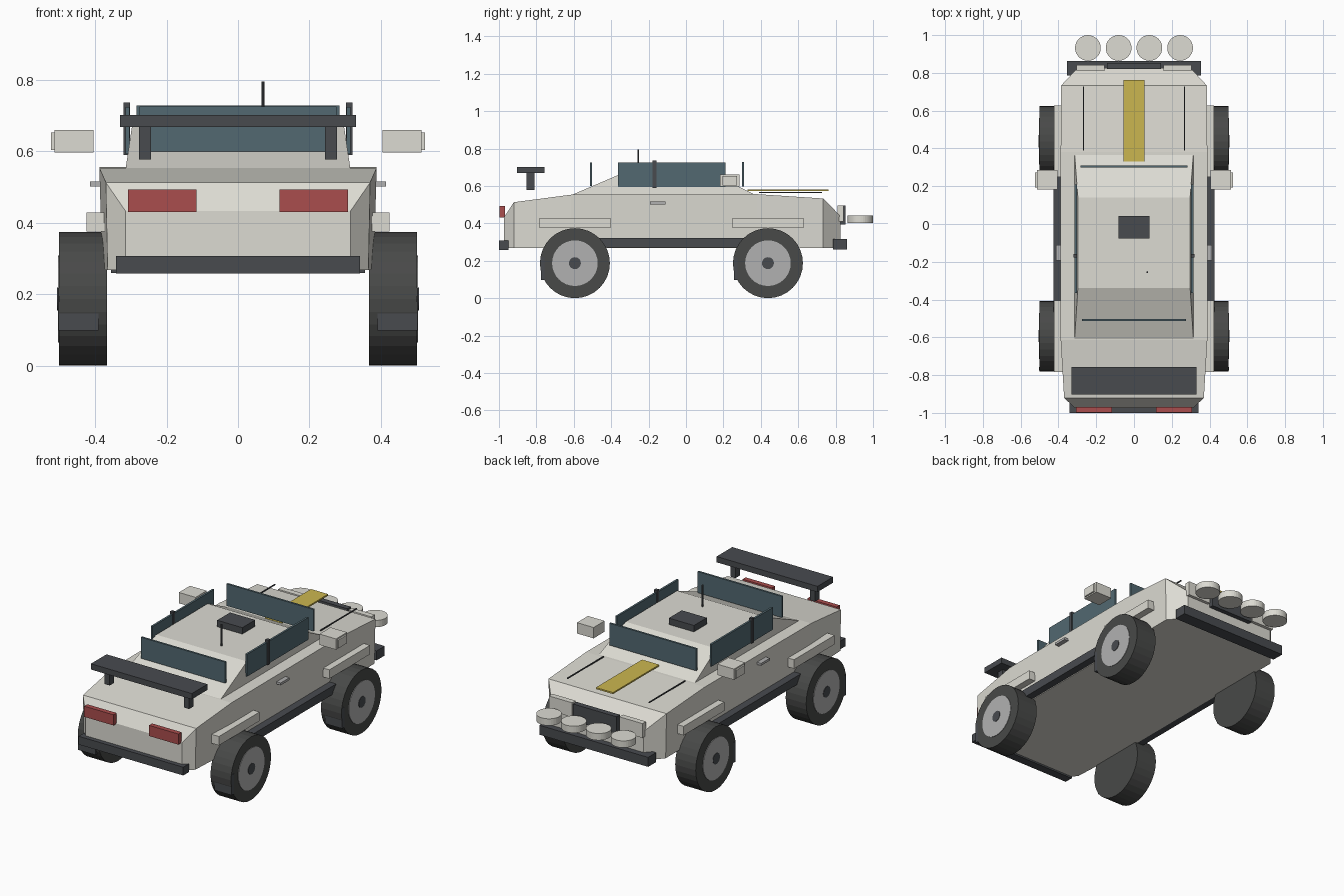
import bpy, bmesh
from math import pi

if "Cube" in bpy.data.objects:
    bpy.data.objects.remove(bpy.data.objects["Cube"])


def mat(name, r, g, b):
    m = bpy.data.materials.new(name)
    m.diffuse_color = (r, g, b, 1)
    m.use_nodes = True
    m.node_tree.nodes["Principled BSDF"].inputs["Base Color"].default_value = m.diffuse_color
    return m


CREAM = mat("cream", 0.72, 0.71, 0.65)
DARK = mat("dark_trim", 0.065, 0.07, 0.078)
GLASS = mat("glass", 0.085, 0.14, 0.165)
RED = mat("red", 0.40, 0.075, 0.075)
YELLOW = mat("yellow", 0.60, 0.47, 0.08)
TYRE = mat("tyre", 0.065, 0.067, 0.065)
HUB = mat("hub", 0.44, 0.44, 0.44)


def finish(name, bm, material):
    bmesh.ops.recalc_face_normals(bm, faces=bm.faces)
    me = bpy.data.meshes.new(name)
    bm.to_mesh(me)
    bm.free()
    me.materials.append(material)
    ob = bpy.data.objects.new(name, me)
    bpy.context.collection.objects.link(ob)
    return ob


def box(name, x, y, z, material):
    """Box from (min, max) ranges."""
    bm = bmesh.new()
    bmesh.ops.create_cube(bm, size=1)
    for v in bm.verts:
        v.co = [r[0] if c < 0 else r[1] for c, r in zip(v.co, (x, y, z))]
    return finish(name, bm, material)


def pair(name, x, y, z, material):
    """Box on the right side and its mirror on the left."""
    box(name + "_right", x, y, z, material)
    box(name + "_left", (-x[1], -x[0]), y, z, material)


def cylinder(name, centre, radius, depth, material, sides=32, along_x=False):
    bm = bmesh.new()
    bmesh.ops.create_cone(bm, cap_ends=True, segments=sides,
                          radius1=radius, radius2=radius, depth=depth)
    ob = finish(name, bm, material)
    ob.location = centre
    if along_x:
        ob.rotation_euler.y = pi / 2
    return ob


def loft(name, sections, material):
    """Hull through sections of (y, bottom half width, top half width, bottom z, top z)."""
    bm = bmesh.new()
    rings = [[bm.verts.new(p) for p in ((-b, y, z0), (b, y, z0), (t, y, z1), (-t, y, z1))]
             for y, b, t, z0, z1 in sections]
    for r, s in zip(rings, rings[1:]):
        for i in range(4):
            j = (i + 1) % 4
            bm.faces.new((r[i], r[j], s[j], s[i]))
    bm.faces.new(rings[0])
    bm.faces.new(rings[-1])
    return finish(name, bm, material)


# Main body shell
loft("body", [
    (-0.973, 0.315, 0.315, 0.268, 0.433),
    (-0.92, 0.365, 0.37, 0.268, 0.513),
    (-0.615, 0.38, 0.388, 0.268, 0.553),
    (0.38, 0.38, 0.388, 0.268, 0.556),
    (0.733, 0.38, 0.386, 0.268, 0.533),
    (0.825, 0.30, 0.30, 0.268, 0.44)], CREAM)

# Cabin, a tapered block with sloped ends
bm = bmesh.new()
bmesh.ops.create_cube(bm, size=1)
for v in bm.verts:
    up, front, side = v.co.z > 0, v.co.y > 0, 1 if v.co.x > 0 else -1
    y = (0.14 if front else -0.34) if up else (0.38 if front else -0.62)
    v.co = (side * (0.297 if up else 0.315), y, 0.668 if up else 0.548)
finish("cabin", bm, CREAM)

# Upright window panes and pillars
box("front_window", (-0.284, 0.284), (0.299, 0.311), (0.598, 0.728), GLASS)
box("rear_window", (-0.276, 0.276), (-0.514, -0.502), (0.600, 0.725), GLASS)
pair("side_window", (0.303, 0.315), (-0.364, 0.21), (0.593, 0.724), GLASS)
pair("door_pillar", (0.302, 0.321), (-0.178, -0.158), (0.59, 0.737), DARK)

# Side details
pair("sill", (0.37, 0.426), (-0.49, 0.33), (0.272, 0.322), DARK)
pair("door_handle", (0.38, 0.414), (-0.192, -0.11), (0.502, 0.516), HUB)
pair("mirror", (0.405, 0.514), (0.182, 0.285), (0.596, 0.66), CREAM)
pair("mirror_cap", (0.512, 0.523), (0.194, 0.273), (0.603, 0.652), CREAM)

# Wheels, flares and mud flaps
for end, y in (("rear", -0.594), ("front", 0.438)):
    pair(end + "_flare", (0.37, 0.424), (y - 0.19, y + 0.19), (0.375, 0.428), CREAM)
    pair(end + "_mud_flap", (0.39, 0.502), (y - 0.182, y - 0.162), (0.098, 0.218), DARK)
    for side, s in (("right", 1), ("left", -1)):
        tag = end + "_" + side
        cylinder(tag + "_tyre", (s * 0.434, y, 0.187), 0.187, 0.134, TYRE, 32, True)
        cylinder(tag + "_hub", (s * 0.436, y, 0.187), 0.122, 0.136, HUB, 32, True)
        cylinder(tag + "_hub_cap", (s * 0.437, y, 0.187), 0.032, 0.139, DARK, 20, True)

# Rear end
box("rear_bumper", (-0.342, 0.342), (-1.0, -0.948), (0.258, 0.307), DARK)
pair("tail_light", (0.116, 0.308), (-0.997, -0.968), (0.43, 0.493), RED)
box("spoiler_wing", (-0.33, 0.33), (-0.903, -0.757), (0.668, 0.702), DARK)
pair("spoiler_support", (0.243, 0.277), (-0.852, -0.81), (0.577, 0.67), DARK)

# Front end
box("front_bumper", (-0.356, 0.356), (0.787, 0.862), (0.26, 0.316), DARK)
box("grille", (-0.142, 0.142), (0.82, 0.852), (0.395, 0.495), DARK)
pair("headlight", (0.155, 0.305), (0.81, 0.843), (0.41, 0.495), CREAM)
for i in range(4):
    cylinder(f"spot_lamp_{i + 1}", (-0.244 + i * 0.1627, 0.932, 0.422), 0.068, 0.04, CREAM)

# Bonnet stripe and seams
box("bonnet_stripe", (-0.056, 0.056), (0.33, 0.762), (0.572, 0.581), YELLOW)
pair("bonnet_seam", (0.264, 0.270), (0.39, 0.727), (0.562, 0.568), DARK)

# Roof box and aerial
box("roof_box", (-0.082, 0.082), (-0.077, 0.043), (0.672, 0.71), DARK)
cylinder("aerial", (0.07, -0.255, 0.728), 0.005, 0.134, DARK, 10)
